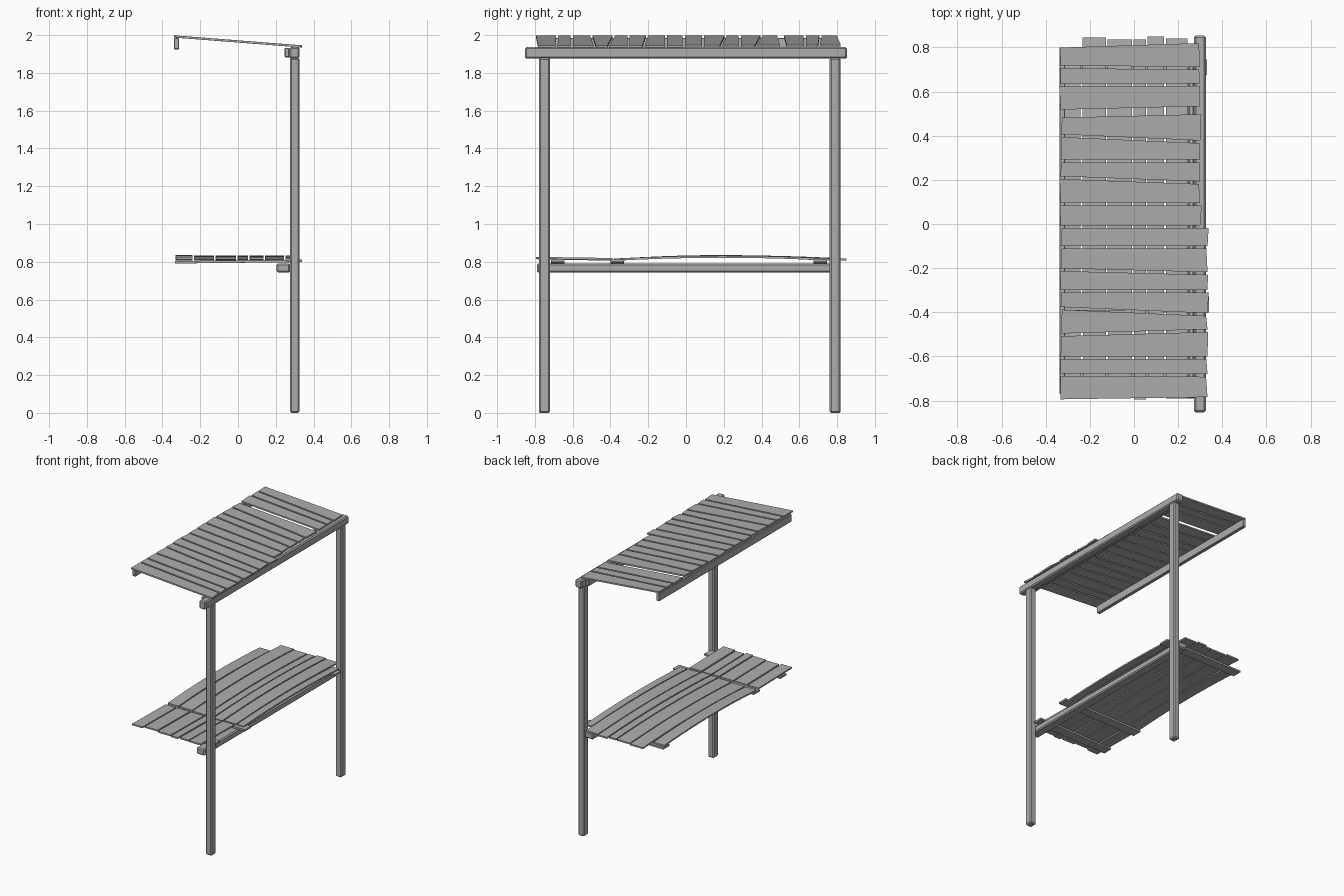
import bpy, bmesh, random

random.seed(4)
cube = bpy.data.objects.get("Cube")
if cube:
    bpy.data.objects.remove(cube, do_unlink=True)

grey = bpy.data.materials.new("weathered grey wood")
grey.use_nodes = True
colour = (0.42, 0.42, 0.42, 1)
grey.diffuse_color = colour
grey.node_tree.nodes["Principled BSDF"].inputs["Base Color"].default_value = colour


def finish(name, bm):
    bmesh.ops.recalc_face_normals(bm, faces=bm.faces)
    mesh = bpy.data.meshes.new(name)
    bm.to_mesh(mesh)
    bm.free()
    mesh.materials.append(grey)
    obj = bpy.data.objects.new(name, mesh)
    bpy.context.collection.objects.link(obj)
    return obj


def loft(name, rings):
    """Solid board through a row of four-cornered sections."""
    bm = bmesh.new()
    loops = [[bm.verts.new(p) for p in ring] for ring in rings]
    for a, b in zip(loops, loops[1:]):
        for i in range(4):
            j = (i + 1) % 4
            bm.faces.new((a[i], a[j], b[j], b[i]))
    bm.faces.new(loops[0])
    bm.faces.new(loops[-1])
    return finish(name, bm)


def beam(name, x, y, z, bevel=0.008):
    """Straight timber between the given limits, with eased edges."""
    rings = [[(x[0], v, z[0]), (x[1], v, z[0]), (x[1], v, z[1]), (x[0], v, z[1])] for v in y]
    obj = loft(name, rings)
    if bevel:
        mod = obj.modifiers.new("eased edges", "BEVEL")
        mod.width = bevel
        mod.segments = 1
    return obj


# Posts and long beams
for name, y in (("front_post", -0.75), ("back_post", 0.79)):
    beam(name, (0.275, 0.325), (y - 0.029, y + 0.029), (0, 1.88))
beam("roof_beam", (0.272, 0.325), (-0.853, 0.853), (1.876, 1.936))
beam("roof_ledger", (0.247, 0.272), (-0.79, 0.8), (1.882, 1.932), 0.004)
beam("roof_edge_rail", (-0.338, -0.312), (-0.77, 0.8), (1.925, 1.984), 0.003)
beam("shelf_beam", (0.205, 0.276), (-0.79, 0.81), (0.743, 0.791))

# Roof slats: crooked seams at the outer and post sides
outer = [.805, .712, .629, .5, .4, .285, .21, .09, -.012,
         -.106, -.207, -.304, -.382, -.502, -.605, -.682, -.8]
inner = [.825, .705, .63, .515, .372, .285, .187, .09, -.012,
         -.106, -.224, -.304, -.41, -.483, -.605, -.686, -.79]


def gap(i):
    return 0.018 if i == 3 else 0.006


for i in range(len(outer) - 1):
    end = 0.3 if i < 8 else 0.333
    rings = []
    for x, seams in ((-0.332, outer), (end, inner)):
        hi, lo = seams[i] - gap(i), seams[i + 1] + gap(i + 1)
        top = 1.972 - 0.078 * x
        skew = random.uniform(-0.008, 0.008)
        rings.append([(x, lo, top - 0.011), (x + skew, hi, top - 0.011),
                      (x + skew, hi, top), (x, lo, top)])
    loft(f"roof_slat_{i + 1}", rings)

# Shelf battens
for i, (y, end) in enumerate(((-0.68, 0.3), (-0.365, 0.34), (0.71, 0.33))):
    rings = [[(x, y - 0.036, z), (x, y + 0.036, z), (x, y + 0.036, z + 0.013), (x, y - 0.036, z + 0.013)]
             for x, z in ((-0.333, 0.791), (end, 0.798))]
    loft(f"shelf_batten_{i + 1}", rings)

# Shelf boards: a short front run and a long, bowed back run
seams = [-.335, -.238, -.123, -.006, .058, .14, .247, .31]
ends = [.73, .845, .835, .835, .85, .84, .76]


def board(name, x0, x1, y0, y1, base, bow, steps):
    rings = []
    for k in range(steps + 1):
        t = k / steps
        y = y0 + (y1 - y0) * t
        z = base(t) + bow * 4 * t * (1 - t)
        rings.append([(x0, y, z), (x1, y, z), (x1, y, z + 0.011), (x0, y, z + 0.011)])
    loft(name, rings)


for i, (x0, x1) in enumerate(zip(seams, seams[1:])):
    board(f"long_shelf_board_{i + 1}", x0 + 0.004, x1 - 0.004,
          -0.37 + random.uniform(-0.012, 0.012), ends[i],
          lambda t: 0.806, random.uniform(0.014, 0.019), 10)
    if i < 6:
        lift = random.uniform(0, 0.004)
        board(f"short_shelf_board_{i + 1}", x0 + 0.006, x1 - 0.004,
              -0.785 + random.uniform(-0.01, 0.015), -0.39,
              lambda t: 0.811 + lift - 0.006 * t, 0, 1)
